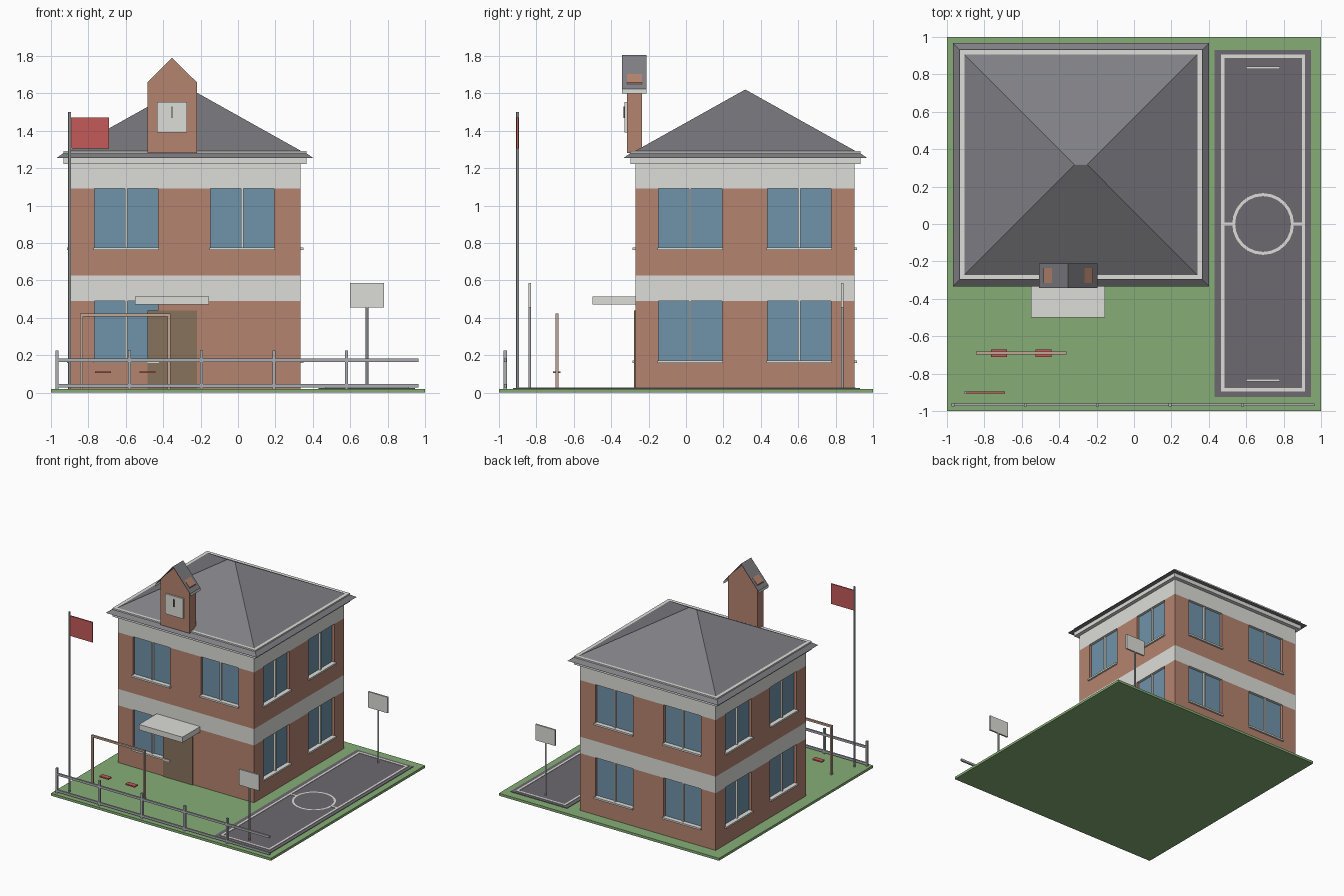
import bpy, math

if "Cube" in bpy.data.objects:
    bpy.data.objects.remove(bpy.data.objects["Cube"])

def mat(name, r, g, b):
    m = bpy.data.materials.new(name)
    m.diffuse_color = (r, g, b, 1)
    m.use_nodes = True
    m.node_tree.nodes["Principled BSDF"].inputs["Base Color"].default_value = m.diffuse_color
    return m

BRICK = mat("brick", 0.46, 0.23, 0.16)
WHITE = mat("white_trim", 0.72, 0.72, 0.69)
SLATE = mat("slate", 0.21, 0.21, 0.23)
GLASS = mat("glass", 0.16, 0.29, 0.40)
GRASS = mat("grass", 0.24, 0.42, 0.18)
ASPHALT = mat("asphalt", 0.15, 0.14, 0.16)
WOOD = mat("wood", 0.25, 0.17, 0.11)
TAN = mat("tan", 0.55, 0.38, 0.30)
RED = mat("red", 0.55, 0.10, 0.10)
STEEL = mat("steel", 0.42, 0.43, 0.45)
DARK = mat("dark", 0.05, 0.05, 0.05)

def mesh(name, verts, faces, m=None):
    me = bpy.data.meshes.new(name)
    me.from_pydata(verts, [], faces)
    ob = bpy.data.objects.new(name, me)
    bpy.context.collection.objects.link(ob)
    if m:
        me.materials.append(m)
    return ob

def frustum(name, cx, cy, low, high, z0, z1, m):
    """Block between a rectangle (half sizes) at z0 and one at z1."""
    v = [(cx + sx * h[0], cy + sy * h[1], z) for h, z in ((low, z0), (high, z1))
         for sx, sy in ((-1, -1), (1, -1), (1, 1), (-1, 1))]
    f = [(3, 2, 1, 0), (4, 5, 6, 7)] + [(i, (i + 1) % 4, (i + 1) % 4 + 4, i + 4) for i in range(4)]
    return mesh(name, v, f, m)

def box(name, x0, x1, y0, y1, z0, z1, m):
    h = ((x1 - x0) / 2, (y1 - y0) / 2)
    return frustum(name, (x0 + x1) / 2, (y0 + y1) / 2, h, h, z0, z1, m)

def pole(name, x, y, z0, z1, r, m):
    bpy.ops.mesh.primitive_cylinder_add(vertices=12, radius=r, depth=z1 - z0,
                                        location=(x, y, (z0 + z1) / 2))
    ob = bpy.context.object
    ob.name = name
    ob.data.materials.append(m)
    bpy.ops.object.shade_smooth_by_angle()

# Ground and sports court
box("lawn", -1, 1, -1, 1, 0, 0.02, GRASS)
box("court", 0.43, 0.945, -0.925, 0.93, 0.015, 0.024, ASPHALT)
for x in (0.465, 0.897):
    box("court_side_line", x, x + 0.018, -0.895, 0.905, 0.02, 0.027, WHITE)
for y in (-0.895, 0.887):
    box("court_end_line", 0.465, 0.915, y, y + 0.018, 0.02, 0.027, WHITE)
for x0, x1 in ((0.465, 0.535), (0.845, 0.915)):
    box("court_half_line", x0, x1, -0.008, 0.008, 0.02, 0.027, WHITE)
N = 24
ring = [(0.69 + r * math.cos(2 * math.pi * i / N), r * math.sin(2 * math.pi * i / N), 0.027)
        for r in (0.165, 0.149) for i in range(N)]
mesh("centre_circle", ring, [(i, (i + 1) % N, (i + 1) % N + N, i + N) for i in range(N)], WHITE)
for y in (-0.835, 0.835):
    pole("hoop_post", 0.69, y, 0.02, 0.5, 0.007, STEEL)
    box("backboard", 0.6, 0.78, y - 0.007, y + 0.007, 0.455, 0.585, WHITE)

# Building storeys
X0, X1, Y0, Y1 = -0.9, 0.335, -0.27, 0.9
CX, CY = -0.284, 0.317
walls = [box("lower_wall", X0, X1, Y0, Y1, 0.015, 0.49, BRICK),
         box("upper_wall", X0, X1, Y0, Y1, 0.625, 1.09, BRICK)]
box("middle_band", X0, X1, Y0, Y1, 0.49, 0.625, WHITE)
box("top_band", X0, X1, Y0, Y1, 1.09, 1.23, WHITE)

# Recessed windows on all four sides
DEPTH = 0.025
cutters = {0: [], 1: []}

def wall_box(name, side, a0, a1, d0, d1, z0, z1, m):
    """Box on a wall: a along the wall, d is distance outward from it."""
    if side == "front":
        return box(name, a0, a1, Y0 - d1, Y0 - d0, z0, z1, m)
    if side == "back":
        return box(name, a0, a1, Y1 + d0, Y1 + d1, z0, z1, m)
    if side == "right":
        return box(name, X1 + d0, X1 + d1, a0, a1, z0, z1, m)
    return box(name, X0 - d1, X0 - d0, a0, a1, z0, z1, m)

for side in ("front", "back", "left", "right"):
    centres = (-0.597, 0.023) if side in ("front", "back") else (0.022, 0.605)
    for floor, z in enumerate((0.165, 0.77)):
        for k, c in enumerate(centres):
            if side == "front" and floor == 0 and k == 1:
                continue
            a0, a1, top = c - 0.17, c + 0.17, (0.49, 1.09)[floor]
            cutters[floor].append(wall_box("window_cutter", side, a0, a1, -DEPTH, 0.05, z, top + 0.02, None))
            wall_box("window_glass", side, a0, a1, -DEPTH - 0.005, -DEPTH + 0.003, z, top, GLASS)
            wall_box("window_mullion", side, c - 0.006, c + 0.006, -DEPTH, -0.006, z, top, WHITE)
            wall_box("window_sill", side, a0 - 0.005, a1 + 0.005, -DEPTH, 0.015, z - 0.008, z + 0.006, WHITE)

for wall, cuts in zip(walls, cutters.values()):
    for c in cuts:
        c.hide_render = True
        c.hide_set(True)
        mod = wall.modifiers.new("window", 'BOOLEAN')
        mod.operation = 'DIFFERENCE'
        mod.object = c
        mod.solver = 'EXACT'
    bpy.context.view_layer.objects.active = wall
    for mod in list(wall.modifiers):
        bpy.ops.object.modifier_apply(modifier=mod.name)
    for c in cuts:
        bpy.data.objects.remove(c)

# Entrance
box("door", -0.485, -0.22, -0.278, -0.265, 0.02, 0.44, WOOD)
box("door_canopy", -0.55, -0.155, -0.5, -0.265, 0.47, 0.515, WHITE)

# Cornice, eaves and hipped roof
trim = (0.65, 0.615)
frustum("cornice", CX, CY, trim, trim, 1.222, 1.255, WHITE)
frustum("eaves", CX, CY, (0.685, 0.65), trim, 1.255, 1.28, SLATE)
frustum("gutter_trim", CX, CY, trim, trim, 1.278, 1.291, WHITE)
frustum("hip_roof", CX, CY, (0.625, 0.592), (0.035, 0.001), 1.29, 1.62, SLATE)

# Clock tower
TX = -0.352
prof = [(-0.133, 1.28), (0.133, 1.28), (0.133, 1.658), (0, 1.79), (-0.133, 1.658)]
mesh("clock_tower", [(TX + x, y, z) for y in (-0.315, -0.235) for x, z in prof],
     [(0, 1, 2, 3, 4), (9, 8, 7, 6, 5)] + [(i, i + 5, (i + 1) % 5 + 5, (i + 1) % 5) for i in range(5)], BRICK)
for s in (-1, 1):
    for name, p, q, m in (("tower_roof", (0, 1.805), (0.157, 1.622), SLATE),
                          ("tower_fascia", (0.157, 1.622), (0.157, 1.6), WHITE)):
        mesh(name, [(TX + s * x, y, z) for (x, z), y in
                    ((p, -0.343), (p, -0.21), (q, -0.21), (q, -0.343))], [(0, 1, 2, 3)[::-s]], m)
box("clock_face", TX - 0.08, TX + 0.08, -0.328, -0.31, 1.39, 1.555, WHITE)
box("clock_hand", TX - 0.003, TX + 0.003, -0.334, -0.325, 1.468, 1.53, DARK)

# Flag
pole("flag_pole", -0.9, -0.9, 0.02, 1.5, 0.008, STEEL)
box("flag", -0.895, -0.69, -0.905, -0.895, 1.305, 1.47, RED)

# Fence
for i in range(5):
    x = -0.968 + i * 0.387
    box("fence_post", x - 0.008, x + 0.008, -0.975, -0.957, 0.02, 0.225, STEEL)
for z in (0.028, 0.165):
    box("fence_rail", -0.975, 0.965, -0.973, -0.959, z, z + 0.018, STEEL)

# Swing set
for x in (-0.838, -0.368):
    box("swing_post", x - 0.008, x + 0.008, -0.698, -0.682, 0.02, 0.42, TAN)
box("swing_beam", -0.846, -0.36, -0.698, -0.682, 0.408, 0.424, TAN)
for x in (-0.722, -0.484):
    box("swing_seat", x - 0.042, x + 0.042, -0.71, -0.67, 0.104, 0.114, RED)
